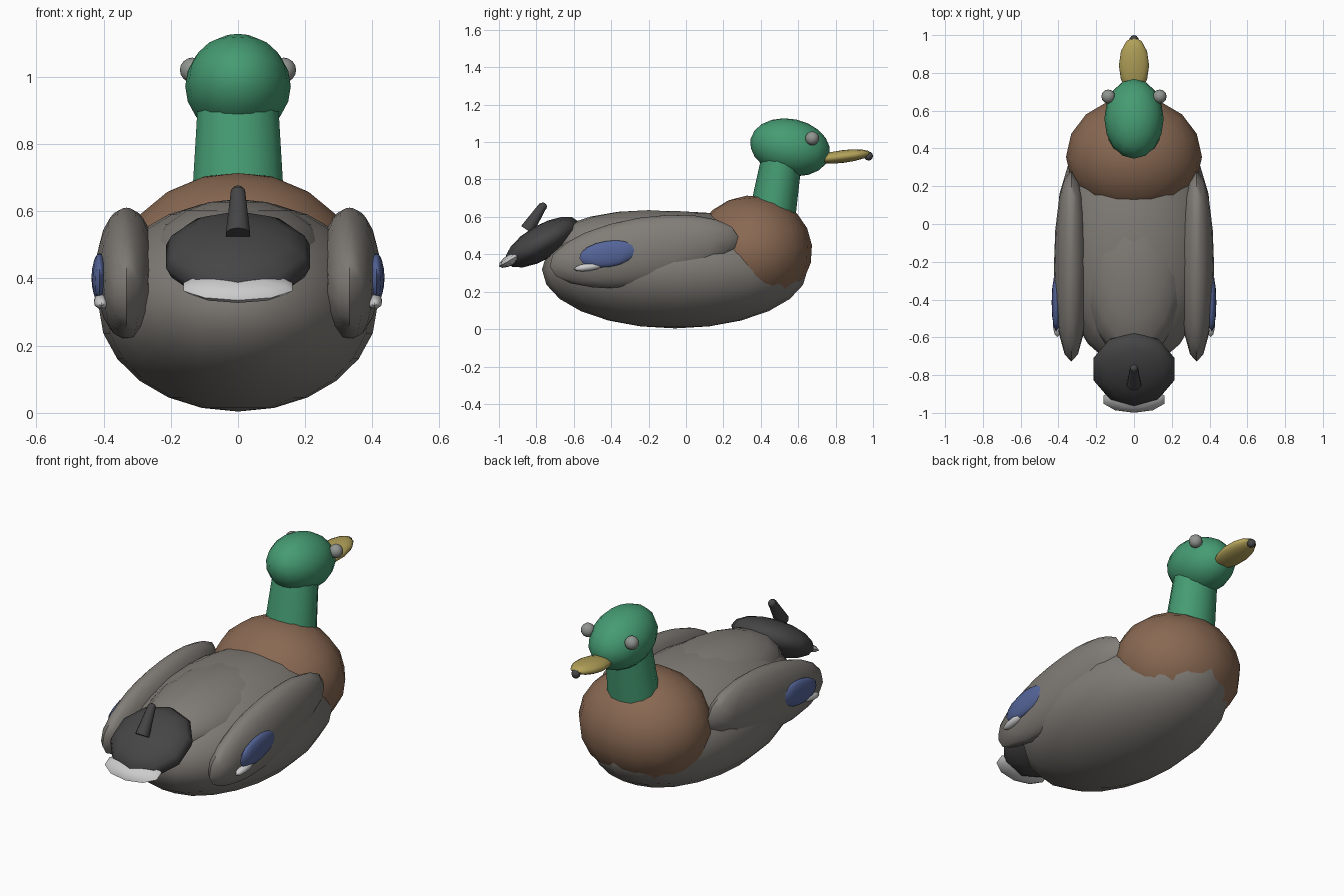
import bpy
from math import radians
from mathutils import Vector

if "Cube" in bpy.data.objects:
    bpy.data.objects.remove(bpy.data.objects["Cube"])


def material(name, r, g, b):
    m = bpy.data.materials.new(name)
    m.diffuse_color = (r, g, b, 1)
    m.use_nodes = True
    m.node_tree.nodes["Principled BSDF"].inputs["Base Color"].default_value = m.diffuse_color
    return m


GREY = material("warm_grey", 0.22, 0.205, 0.185)
GREEN = material("green", 0.06, 0.33, 0.17)
BROWN = material("chestnut", 0.25, 0.14, 0.085)
DARK = material("charcoal", 0.06, 0.06, 0.06)
WHITE = material("off_white", 0.55, 0.55, 0.54)
BLUE = material("blue", 0.09, 0.13, 0.32)
YELLOW = material("ochre", 0.45, 0.36, 0.10)
EYE = material("eye_grey", 0.28, 0.30, 0.28)


def finish(name, mat, angle=60):
    o = bpy.context.object
    o.name = name
    o.data.materials.append(mat)
    bpy.ops.object.transform_apply(location=False, rotation=True, scale=True)
    bpy.ops.object.shade_smooth_by_angle(angle=radians(angle))
    return o


def ellipsoid(name, loc, radii, mat, tilt=0, segs=16, rings=10):
    bpy.ops.mesh.primitive_uv_sphere_add(segments=segs, ring_count=rings, radius=1,
                                         location=loc, rotation=(radians(tilt), 0, 0))
    bpy.context.object.scale = radii
    return finish(name, mat)


def tapered(name, a, b, r1, r2, mat, flat=1.0, segs=14):
    a, b = Vector(a), Vector(b)
    d = b - a
    bpy.ops.mesh.primitive_cone_add(vertices=segs, radius1=r1, radius2=r2, depth=d.length,
                                    location=(a + b) / 2,
                                    rotation=(-Vector((d.y, d.z)).angle_signed(Vector((0, 1))), 0, 0))
    o = bpy.context.object
    # lean the axis from a towards b in the side plane
    o.rotation_euler = d.to_track_quat('Z', 'X').to_euler()
    o.rotation_euler = (-Vector((0, 0, 1)).angle(d) * (1 if d.y > 0 else -1), 0, 0)
    o.scale = (1, flat, 1)
    return finish(name, mat, 40)


# body masses
ellipsoid("body", (0, -0.06, 0.318), (0.415, 0.71, 0.314), GREY, segs=20, rings=12)
ellipsoid("back", (0, -0.2, 0.455), (0.28, 0.53, 0.181), GREY)
ellipsoid("breast", (0, 0.355, 0.415), (0.36, 0.32, 0.30), BROWN, 6)

# neck, collar and head
tapered("collar", (0, 0.463, 0.59), (0, 0.468, 0.622), 0.148, 0.145, WHITE, 0.88)
tapered("neck", (0, 0.46, 0.60), (0, 0.515, 0.93), 0.142, 0.122, GREEN, 0.88)
ellipsoid("head", (0, 0.557, 0.972), (0.157, 0.216, 0.152), GREEN, -12)

# bill
ellipsoid("bill", (0, 0.84, 0.923), (0.08, 0.15, 0.034), YELLOW, 7, 12, 8)
ellipsoid("bill_tip", (0, 0.976, 0.925), (0.024, 0.024, 0.024), DARK, 0, 10, 6)

# tail
ellipsoid("tail", (0, -0.768, 0.465), (0.225, 0.222, 0.092), DARK, 30, 10, 8)
ellipsoid("tail_edge", (0, -0.93, 0.375), (0.17, 0.08, 0.03), WHITE, 30, 10, 6)
tapered("tail_curl", (0, -0.85, 0.53), (0, -0.765, 0.66), 0.038, 0.022, DARK, 1, 10)
ellipsoid("tail_curl_end", (0, -0.765, 0.655), (0.022, 0.022, 0.022), DARK, 0, 10, 6)

# paired parts on both sides
for side, s in (("right", 1), ("left", -1)):
    ellipsoid("wing_" + side, (s * 0.332, -0.225, 0.415), (0.092, 0.51, 0.182), GREY, 9)
    ellipsoid("wing_patch_" + side, (s * 0.412, -0.415, 0.402), (0.024, 0.156, 0.07), BLUE, 8, 12, 8)
    ellipsoid("wing_bar_" + side, (s * 0.406, -0.52, 0.332), (0.024, 0.08, 0.021), WHITE, 8, 10, 6)
    ellipsoid("eye_" + side, (s * 0.136, 0.675, 1.02), (0.037, 0.037, 0.037), EYE, 0, 12, 8)
